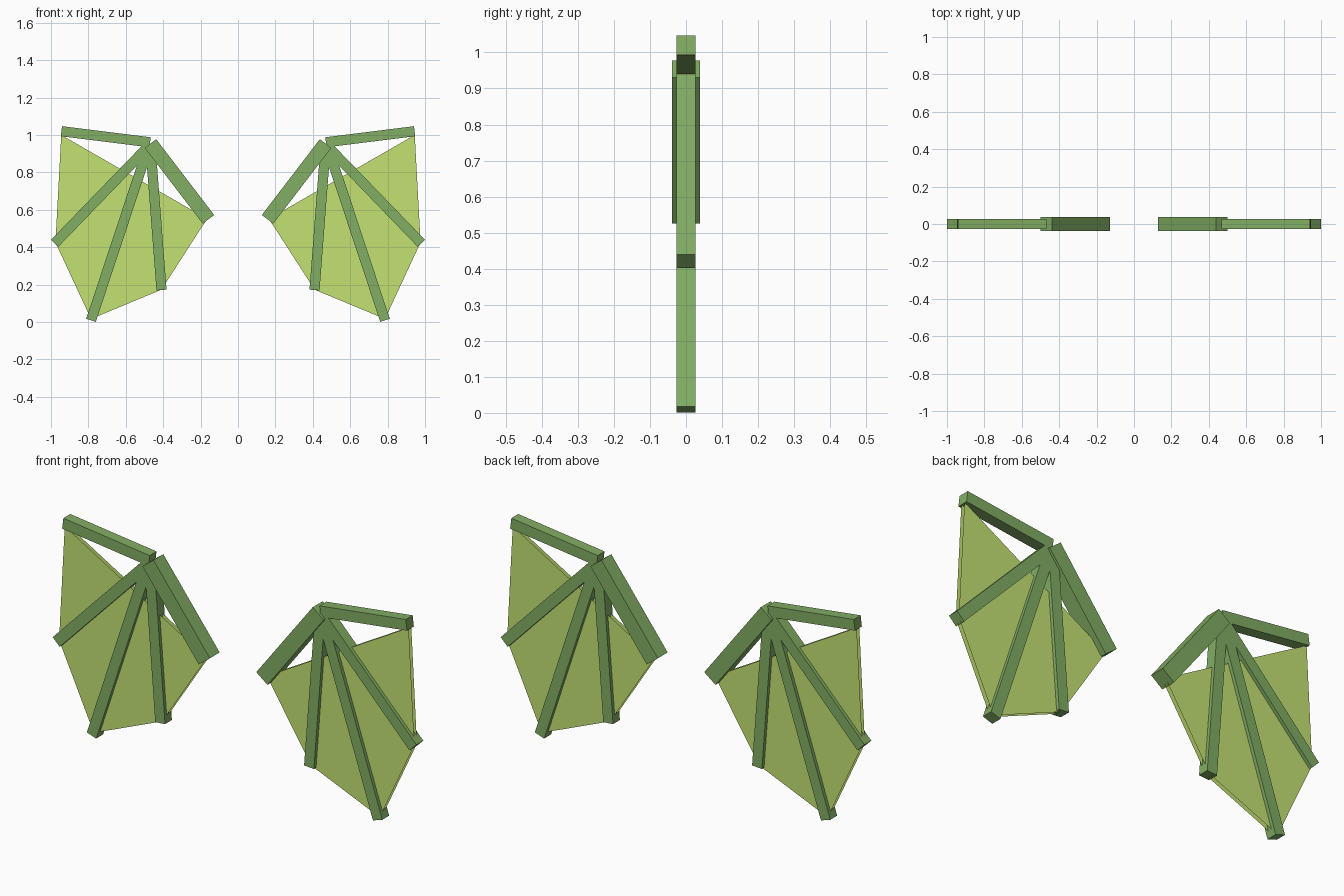
import bpy
from mathutils import Matrix, Vector

cube = bpy.data.objects.get("Cube")
if cube:
    bpy.data.objects.remove(cube, do_unlink=True)


def make_material(name, color):
    mat = bpy.data.materials.new(name)
    mat.use_nodes = True
    mat.diffuse_color = color
    mat.node_tree.nodes["Principled BSDF"].inputs["Base Color"].default_value = color
    return mat


bone_green = make_material("bone green", (0.223, 0.418, 0.127, 1))
skin_green = make_material("skin green", (0.546, 0.768, 0.175, 1))


def add_bar(name, start, end, width):
    """Square bar between two (x, z) points."""
    a, b = Vector((start[0], 0, start[1])), Vector((end[0], 0, end[1]))
    along = (b - a).normalized()
    depth = Vector((0, 1, 0))
    across = depth.cross(along)
    bpy.ops.mesh.primitive_cube_add(size=1)
    obj = bpy.context.object
    obj.name = name
    turn = Matrix((across, depth, along)).transposed().to_4x4()
    size = Matrix.Diagonal((width, width, (b - a).length, 1))
    obj.data.transform(Matrix.Translation((a + b) / 2) @ turn @ size)
    obj.data.materials.append(bone_green)


def add_membrane(name, points):
    """Front and back skin sheets with an open edge."""
    mesh = bpy.data.meshes.new(name)
    mesh.from_pydata(points, [], [range(len(points))])
    mesh.materials.append(skin_green)
    obj = bpy.data.objects.new(name, mesh)
    bpy.context.collection.objects.link(obj)
    solid = obj.modifiers.new("thickness", 'SOLIDIFY')
    solid.thickness = 0.02
    solid.offset = 0
    solid.use_rim = False


# Bones fan out from the shoulder joint: start, end, width
bones = {
    "arm": ((0.468, 0.954), (0.158, 0.549), 0.077),
    "upper_finger": ((0.47, 0.961), (0.944, 1.02), 0.054),
    "outer_finger": ((0.478, 0.94), (0.98, 0.421), 0.054),
    "long_finger": ((0.478, 0.94), (0.786, 0.009), 0.054),
    "inner_finger": ((0.468, 0.94), (0.409, 0.171), 0.054),
}
# Web outline runs from tip to tip
web = [(0.165, 0.552), (0.409, 0.173), (0.786, 0.016), (0.976, 0.425), (0.945, 1.0)]

for side, sign in (("left", 1), ("right", -1)):
    for name, (start, end, width) in bones.items():
        add_bar(f"{side}_{name}", (sign * start[0], start[1]),
                (sign * end[0], end[1]), width)
    add_membrane(f"{side}_membrane", [(sign * x, 0, z) for x, z in web[::sign]])
